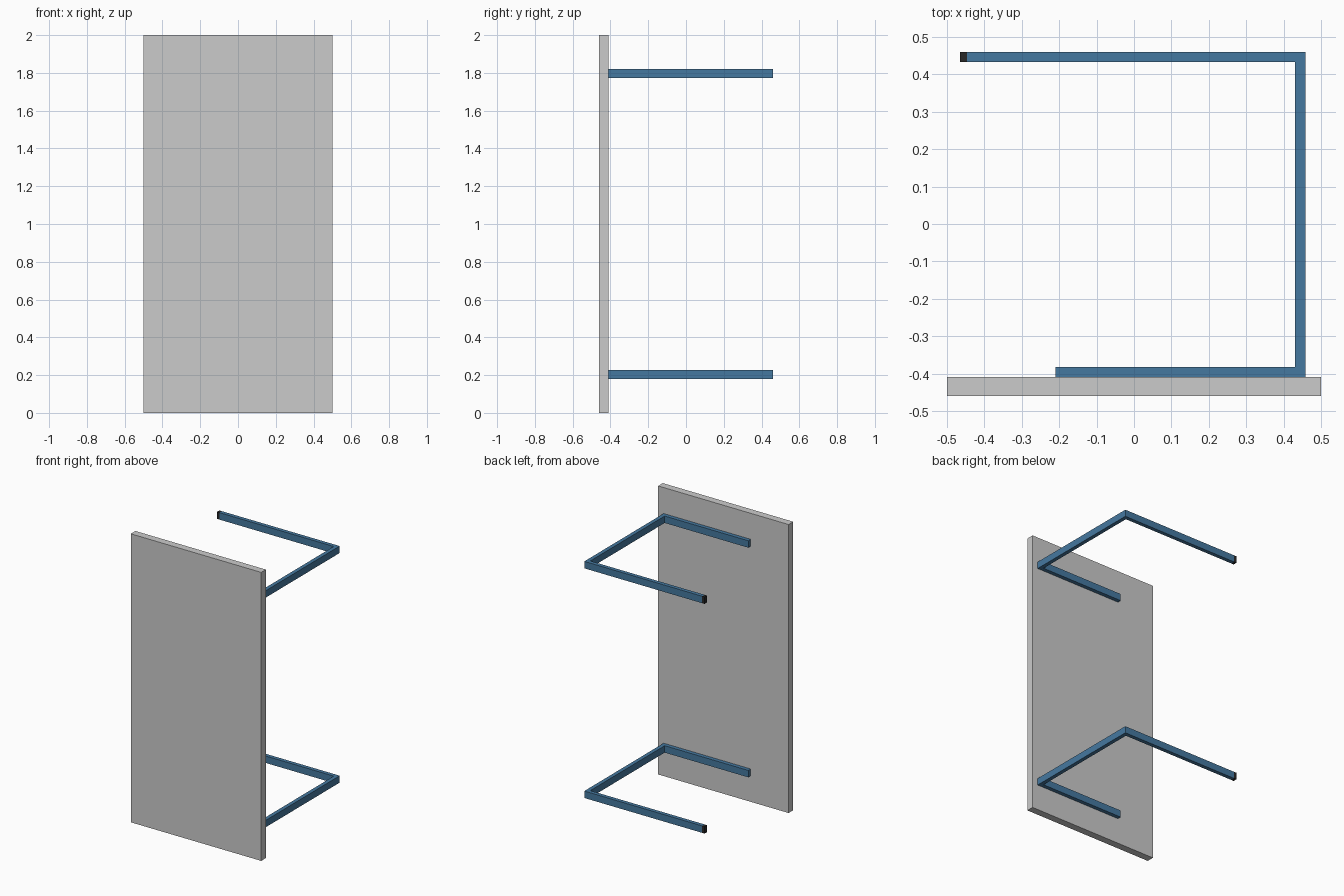
import bpy, bmesh
from mathutils import Vector

if "Cube" in bpy.data.objects:
    bpy.data.objects.remove(bpy.data.objects["Cube"])


def material(name, color):
    m = bpy.data.materials.new(name)
    m.diffuse_color = color
    m.use_nodes = True
    m.node_tree.nodes["Principled BSDF"].inputs["Base Color"].default_value = m.diffuse_color
    return m


def prism(name, outline, z0, z1, mat=None):
    """Extrude a plan outline from z0 to z1."""
    bm = bmesh.new()
    face = bm.faces.new([bm.verts.new((x, y, z0)) for x, y in outline])
    ext = bmesh.ops.extrude_face_region(bm, geom=[face])
    verts = [g for g in ext["geom"] if isinstance(g, bmesh.types.BMVert)]
    bmesh.ops.translate(bm, verts=verts, vec=Vector((0, 0, z1 - z0)))
    bmesh.ops.recalc_face_normals(bm, faces=bm.faces)
    mesh = bpy.data.meshes.new(name)
    bm.to_mesh(mesh)
    bm.free()
    ob = bpy.data.objects.new(name, mesh)
    bpy.context.collection.objects.link(ob)
    if mat:
        mesh.materials.append(mat)
    return ob


def rect(x0, x1, y0, y1):
    return [(x0, y0), (x1, y0), (x1, y1), (x0, y1)]


steel = material("blue_steel", (0.06, 0.19, 0.35, 1))
rubber = material("black_rubber", (0.02, 0.02, 0.02, 1))

T = 0.027                      # bar width in plan
X, Y0, Y1 = 0.458, -0.409, 0.46  # outer corner positions
FRONT_END, CAP, BACK_END = -0.21, -0.446, -0.465

# Upright door panel
prism("panel", rect(-0.5, 0.5, -0.46, Y0), 0, 2)

# C-shaped bar in plan: short front arm, side arm, long back arm
bar = [(FRONT_END, Y0), (X, Y0), (X, Y1), (CAP, Y1),
       (CAP, Y1 - T), (X - T, Y1 - T), (X - T, Y0 + T), (FRONT_END, Y0 + T)]

for level, z in (("lower", 0.18), ("upper", 1.772)):
    prism(level + "_bracket", bar, z, z + 0.048, steel)
    # Dark cap on the free end
    prism(level + "_end_cap", rect(BACK_END, CAP, Y1 - T, Y1), z, z + 0.048, rubber)
